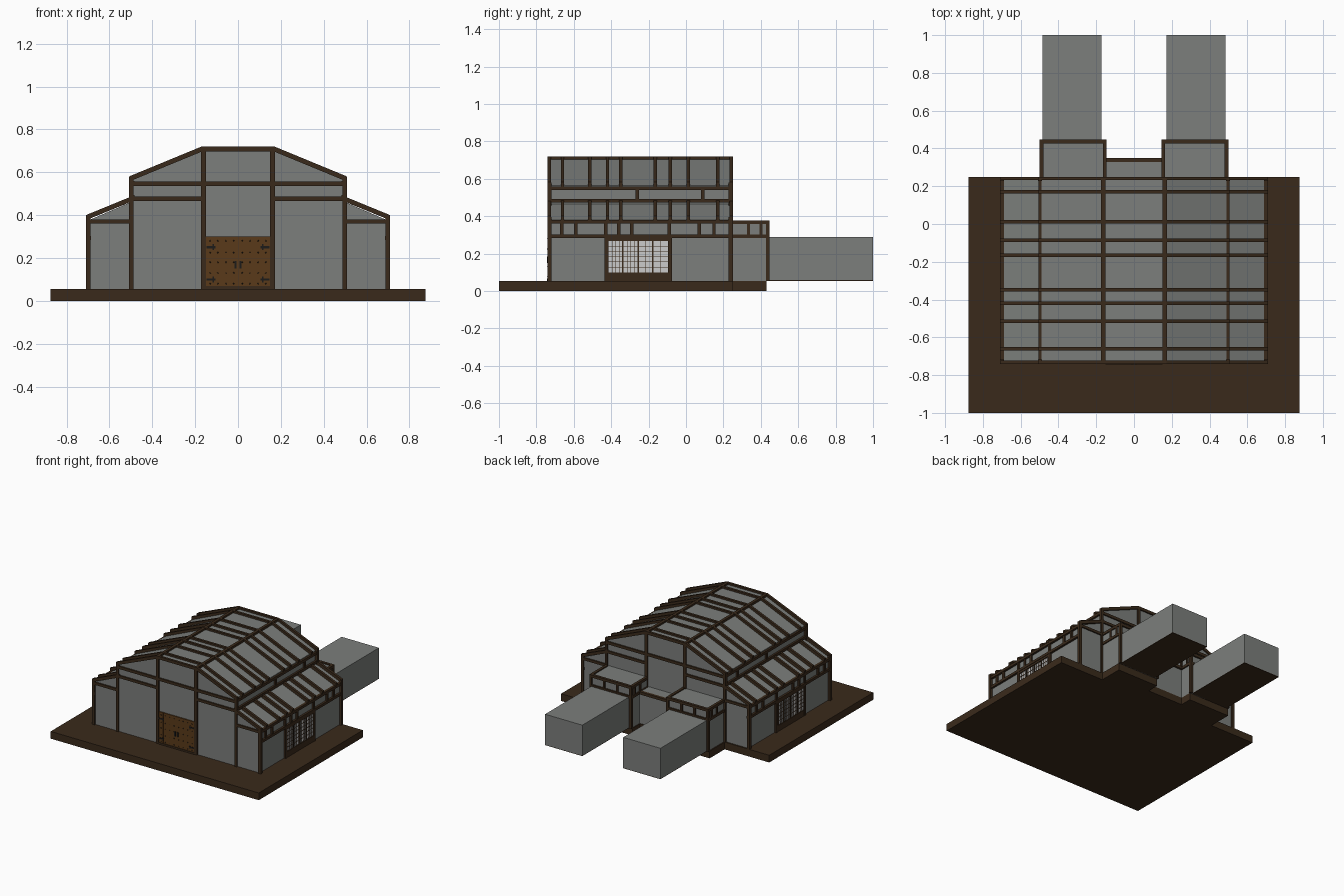
import bpy, bmesh, math

if "Cube" in bpy.data.objects:
    bpy.data.objects.remove(bpy.data.objects["Cube"])


def material(name, rgb):
    m = bpy.data.materials.new(name)
    m.diffuse_color = (*rgb, 1)
    m.use_nodes = True
    m.node_tree.nodes["Principled BSDF"].inputs["Base Color"].default_value = m.diffuse_color
    return m


WALL = material("grey_plaster", (0.2, 0.21, 0.2))
WOOD = material("dark_wood", (0.042, 0.023, 0.011))
DOOR = material("door_wood", (0.1, 0.042, 0.01))
PAPER = material("window_paper", (0.6, 0.58, 0.58))
IRON = material("iron", (0.012, 0.011, 0.01))


class Part:
    """Collects boxes and prisms into one named object."""

    def __init__(self, name, mat, mirror=True):
        self.name, self.mat, self.mirror = name, mat, mirror
        self.bm = bmesh.new()

    def prism(self, profile, y0, y1):
        # profile in (x, z), extruded along y
        a = [self.bm.verts.new((x, y0, z)) for x, z in profile]
        b = [self.bm.verts.new((x, y1, z)) for x, z in profile]
        n = len(a)
        self.bm.faces.new(a)
        self.bm.faces.new(b[::-1])
        for i in range(n):
            j = (i + 1) % n
            self.bm.faces.new((a[j], a[i], b[i], b[j]))

    def box(self, x0, x1, y0, y1, z0, z1):
        self.prism([(x0, z0), (x1, z0), (x1, z1), (x0, z1)], y0, y1)

    def rafter(self, p, q, y, w=0.018, t=0.024):
        # sloped bar whose top edge runs p -> q
        self.prism([(p[0], p[1] - t), p, q, (q[0], q[1] - t)], y - w / 2, y + w / 2)

    def stud(self, x, y, z, r=0.0035):
        vs = bmesh.ops.create_icosphere(self.bm, subdivisions=1, radius=r)["verts"]
        bmesh.ops.translate(self.bm, verts=vs, vec=(x, y, z))

    def done(self):
        bmesh.ops.recalc_face_normals(self.bm, faces=self.bm.faces)
        me = bpy.data.meshes.new(self.name)
        self.bm.to_mesh(me)
        self.bm.free()
        me.materials.append(self.mat)
        ob = bpy.data.objects.new(self.name, me)
        bpy.context.collection.objects.link(ob)
        if self.mirror:
            ob.modifiers.new("mirror", "MIRROR").use_mirror_merge = False


F = 0.055            # floor height
Y0, Y1 = -0.74, 0.25  # hall front and back
B = 0.022            # beam width

# platform with rear step under the wings
p = Part("platform", WOOD, False)
p.box(-0.875, 0.875, -1, 0.25, 0, F)
p.done()
p = Part("platform_rear", WOOD)
p.box(0.15, 0.5, 0.25, 0.43, 0, F)
p.done()
p = Part("platform_rear_middle", WOOD, False)
p.box(-0.15, 0.15, 0.25, 0.34, 0, F)
p.done()

# hall walls and stepped roof as one shell
half = [(0.692, F), (0.692, 0.378), (0.49, 0.465), (0.49, 0.565), (0.165, 0.706)]
p = Part("hall_walls_and_roof", WALL, False)
p.prism(half + [(-x, z) for x, z in reversed(half)], Y0 + 0.01, Y1 - 0.01)
p.done()

# rafters on both roof tiers
rafter_y = [Y0 + 0.009, -0.66, -0.515, -0.42, -0.348, -0.165, -0.085, 0.012, 0.17, Y1 - 0.009]
p = Part("rafters", WOOD)
for y in rafter_y:
    p.rafter((0.71, 0.4), (0.495, 0.488), y)
    p.rafter((0.505, 0.582), (0.17, 0.72), y)
p.done()
p = Part("ridge_crossbars", WOOD, False)
for y in rafter_y:
    p.box(-0.17, 0.17, y - 0.009, y + 0.009, 0.698, 0.72)
p.done()

# long beams along the hall
p = Part("long_beams", WOOD)
for x, z in ((0.163, 0.709), (0.494, 0.55), (0.494, 0.483), (0.697, 0.37), (0.697, 0.293)):
    p.box(x - 0.011, x + 0.011, Y0, Y1, z - 0.01, z + 0.01)
p.done()

# short posts in the two wall bands
p = Part("band_posts", WOOD)
for y in (-0.26, 0.09):
    p.box(0.485, 0.502, y - 0.009, y + 0.009, 0.48, 0.55)
for y in (-0.665, -0.59, -0.43, -0.36, -0.29, -0.09, 0.07, 0.15):
    p.box(0.685, 0.704, y - 0.009, y + 0.009, 0.293, 0.37)
p.done()

# gable posts and tie beams, front and back
p = Part("gable_posts", WOOD)
for a, b in ((Y0, Y0 + B), (Y1 - B, Y1)):
    p.box(0.688, 0.71, a, b, F, 0.395)
    p.box(0.488, 0.508, a, b, F, 0.58)
    p.box(0.15, 0.173, a, b, F, 0.71)
    p.box(0.5, 0.7, a, b, 0.36, 0.38)
    p.box(0.16, 0.5, a, b, 0.466, 0.486)
p.done()
p = Part("gable_tie_beams", WOOD, False)
for a, b in ((Y0, Y0 + B), (Y1 - B, Y1)):
    p.box(-0.5, 0.5, a, b, 0.535, 0.556)
p.done()

# front double door with planks, straps and studs
p = Part("door_leaf", DOOR)
for i in range(4):
    x = 0.001 + i * 0.0373
    p.box(x, x + 0.0362, -0.738, -0.72, 0.068, 0.3)
p.done()
p = Part("door_sill", WOOD, False)
p.box(-0.15, 0.15, -0.743, -0.72, F, 0.068)
p.done()
p = Part("door_ironwork", IRON)
for z in (0.1, 0.25):
    p.box(0.105, 0.148, -0.741, -0.735, z - 0.005, z + 0.005)
    p.box(0.112, 0.118, -0.741, -0.735, z - 0.014, z + 0.014)
for x in (0.02, 0.056, 0.094, 0.13):
    for z in (0.08, 0.13, 0.18, 0.225, 0.28):
        p.stud(x, -0.739, z)
p.box(0.006, 0.016, -0.744, -0.735, 0.15, 0.185)
p.done()

# side windows: frame, paper panes, lattice
p = Part("window_frame", WOOD)
for y in (-0.425, -0.085):
    p.box(0.685, 0.706, y - 0.01, y + 0.01, F, 0.29)
for y in (-0.338, -0.255, -0.178):
    p.box(0.69, 0.703, y - 0.004, y + 0.004, F, 0.27)
p.box(0.685, 0.704, -0.425, -0.085, F, 0.1)
p.box(0.685, 0.704, -0.425, -0.085, 0.268, 0.29)
p.done()
p = Part("window_paper", PAPER)
p.box(0.685, 0.696, -0.42, -0.09, 0.095, 0.27)
p.done()
p = Part("window_lattice", WOOD)
for i in range(1, 16):
    y = -0.415 + i * 0.02
    p.box(0.694, 0.699, y - 0.001, y + 0.001, 0.1, 0.268)
for i in range(1, 6):
    z = 0.1 + i * 0.028
    p.box(0.694, 0.699, -0.415, -0.095, z - 0.0012, z + 0.0012)
p.done()

# rear wings with flat roofs
p = Part("rear_wing", WALL)
p.box(0.155, 0.492, 0.23, 0.435, F, 0.37)
p.done()
p = Part("rear_wing_frame", WOOD)
for x in (0.145, 0.48):
    for z in (0.293, 0.368):
        p.box(x, x + 0.02, 0.25, 0.447, z - 0.01, z + 0.01)
    p.box(x, x + 0.02, 0.427, 0.447, F, 0.37)
    for y in (0.335, 0.4):
        p.box(x, x + 0.02, y - 0.008, y + 0.008, 0.293, 0.37)
for z in (0.293, 0.368):
    p.box(0.15, 0.495, 0.427, 0.447, z - 0.01, z + 0.01)
for x in (0.27, 0.38):
    p.box(x - 0.008, x + 0.008, 0.43, 0.445, 0.293, 0.37)
p.done()

# small recess between the wings
p = Part("rear_middle_bay", WALL, False)
p.box(-0.155, 0.155, 0.23, 0.335, F, 0.3)
p.done()
p = Part("rear_middle_beam", WOOD, False)
p.box(-0.15, 0.15, 0.328, 0.35, 0.283, 0.304)
p.done()

# corridors running back from the wings
p = Part("corridor", WALL)
p.box(0.172, 0.485, 0.43, 1.0, F + 0.004, 0.29)
p.done()
p = Part("corridor_floor", WOOD)
p.box(0.172, 0.485, 0.43, 1.0, F, F + 0.004)
p.done()
